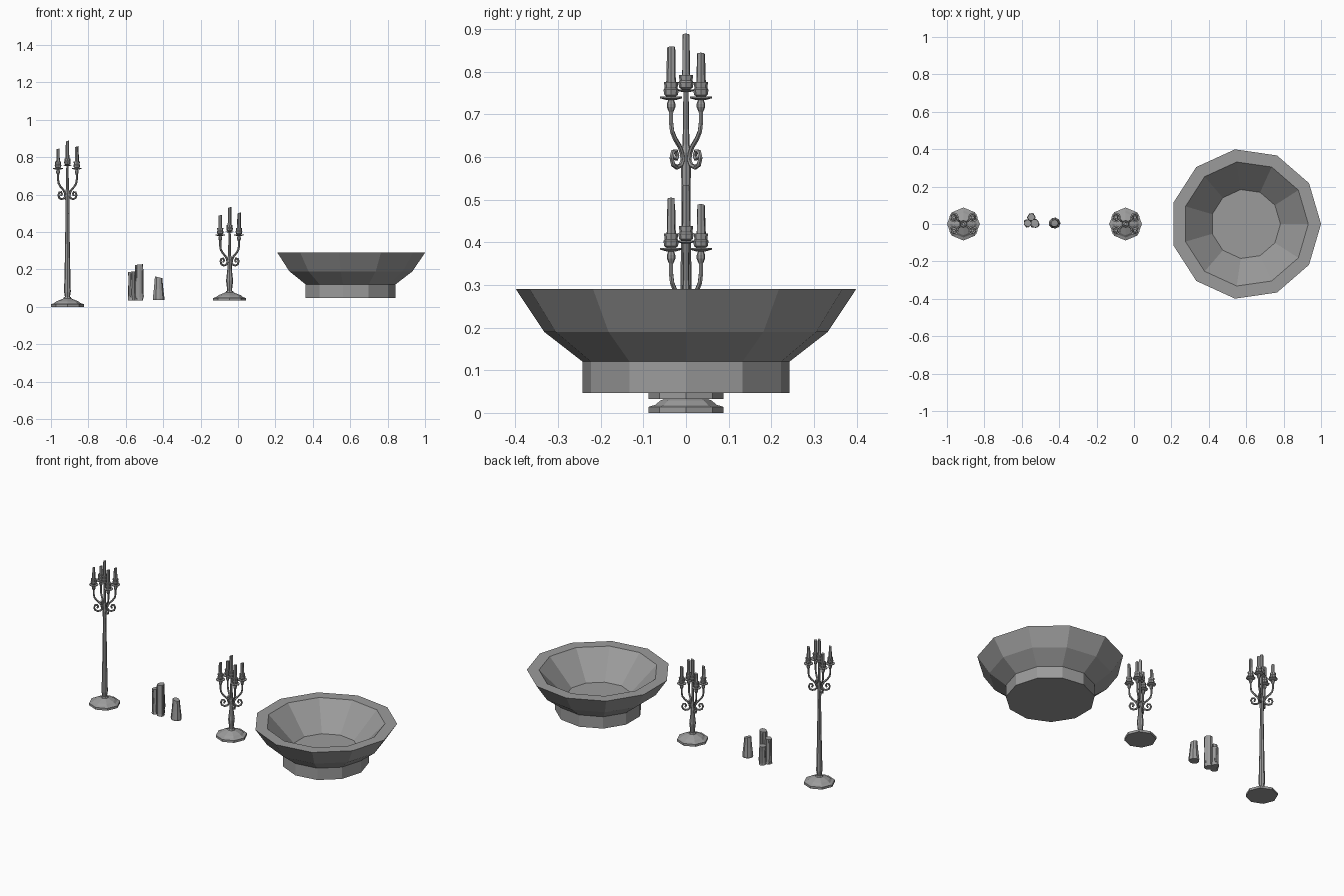
import bpy, bmesh, math, random
from mathutils import Vector

random.seed(4)
if "Cube" in bpy.data.objects:
    bpy.data.objects.remove(bpy.data.objects["Cube"])

grey = bpy.data.materials.new("plain_grey")
grey.use_nodes = True
GREY = (0.33, 0.33, 0.33, 1)
grey.diffuse_color = GREY
grey.node_tree.nodes["Principled BSDF"].inputs["Base Color"].default_value = GREY


def add_mesh(name, bm, loc):
    bmesh.ops.recalc_face_normals(bm, faces=bm.faces)
    mesh = bpy.data.meshes.new(name)
    bm.to_mesh(mesh)
    bm.free()
    mesh.materials.append(grey)
    obj = bpy.data.objects.new(name, mesh)
    obj.location = loc
    bpy.context.collection.objects.link(obj)
    return obj


def lathe(name, profile, sides, loc, jitter=0.0, tilt=0.0, turn=0.0):
    """Turn a (radius, height) profile around z; both ends are capped."""
    bm = bmesh.new()
    wobble = [1 + random.uniform(-jitter, jitter) for _ in range(sides)]
    rings = []
    for r, z in profile:
        ring = []
        for i in range(sides):
            a = turn + math.tau * i / sides
            x, y = r * wobble[i] * math.cos(a), r * wobble[i] * math.sin(a)
            lift = tilt * x if z == profile[-1][1] else 0
            ring.append(bm.verts.new((x, y, z + lift)))
        rings.append(ring)
    for low, high in zip(rings, rings[1:]):
        for i in range(sides):
            j = (i + 1) % sides
            bm.faces.new((low[i], low[j], high[j], high[i]))
    bm.faces.new(rings[0])
    bm.faces.new(rings[-1])
    return add_mesh(name, bm, loc)


def tube(name, points, radius, loc):
    """Sweep a six-sided section along a path that lies in a vertical plane."""
    bm = bmesh.new()
    pts = [Vector(p) for p in points]
    side = Vector((-pts[0].y, pts[0].x, 0)).normalized()
    rings = []
    for i, p in enumerate(pts):
        along = (pts[min(i + 1, len(pts) - 1)] - pts[max(i - 1, 0)]).normalized()
        out = along.cross(side)
        rings.append([bm.verts.new(p + radius * (math.cos(k * math.tau / 6) * side
                      + math.sin(k * math.tau / 6) * out)) for k in range(6)])
    for a, b in zip(rings, rings[1:]):
        for k in range(6):
            bm.faces.new((a[k], a[(k + 1) % 6], b[(k + 1) % 6], b[k]))
    bm.faces.new(rings[0])
    bm.faces.new(rings[-1])
    return add_mesh(name, bm, loc)


# Bowl: eleven-sided, with a foot, flat rim and sunken floor
lathe("bowl", [(0.245, 0.047), (0.245, 0.12), (0.336, 0.19), (0.403, 0.29),
               (0.335, 0.29), (0.186, 0.135)], 11, (0.597, 0, 0))

# Arm outline as (distance from the shaft, height): stem, bend, then scroll
ARM = [(0.061, 0.13), (0.061, 0.08), (0.057, 0.06), (0.045, 0.043), (0.026, 0.025),
       (0.016, 0.008), (0.014, -0.008), (0.022, -0.02), (0.038, -0.024),
       (0.053, -0.018), (0.059, -0.002), (0.053, 0.013), (0.041, 0.014),
       (0.036, 0.004), (0.042, -0.006)]
CUP = [(0.008, 0), (0.016, 0.006), (0.018, 0.018), (0.015, 0.022), (0.017, 0.036)]
ARM_TOPS = {(1, -1): 0.257, (-1, -1): 0.245, (1, 1): 0.242, (-1, 1): 0.228}


def candle_holder(prefix, x, y, z, top):
    lathe(prefix + "_cup", [(r, z + h) for r, h in CUP], 8, (x, y, 0))
    lathe(prefix + "_candle", [(0.011, z + 0.03), (0.010, z + 0.05), (0.009, top)],
          7, (x, y, 0), jitter=0.12, tilt=0.3)


def candelabrum(name, x, floor, crown, shaft):
    """Crown is the height of the scrolls; the candles stand above it."""
    lathe(name + "_base", [(0.088, floor), (0.088, floor + 0.014),
                           (0.072, floor + 0.019), (0.06, floor + 0.029),
                           (0.022, floor + 0.044), (0.018, floor + 0.052)], 8, (x, 0, 0))
    lathe(name + "_shaft", shaft + [(0.012, crown - 0.01), (0.014, crown + 0.01),
                                    (0.008, crown + 0.03), (0.006, crown + 0.16)],
          8, (x, 0, 0))
    lathe(name + "_centre_saucer", [(0.008, crown + 0.152), (0.022, crown + 0.156),
                                    (0.022, crown + 0.159)], 8, (x, 0, 0))
    candle_holder(name + "_centre", x, 0, crown + 0.157, crown + 0.287)
    for (sx, sy), top in ARM_TOPS.items():
        part = name + ("_left" if sx > 0 else "_right") + ("_front" if sy < 0 else "_back")
        ux, uy = sx * 0.82, sy * 0.572
        tube(part + "_arm", [(r * ux, r * uy, h + crown) for r, h in ARM],
             0.0055, (x, 0, 0))
        ax, ay = x + 0.061 * ux, 0.061 * uy
        lathe(part + "_knob", [(0.005, crown + 0.105), (0.010, crown + 0.117),
                               (0.010, crown + 0.125), (0.006, crown + 0.136)],
              8, (ax, ay, 0))
        lathe(part + "_saucer", [(0.012, crown + 0.134), (0.026, crown + 0.138),
                                 (0.026, crown + 0.142)], 8, (ax, ay, 0))
        candle_holder(part, ax, ay, crown + 0.14, crown + top)


candelabrum("tall_candelabrum", -0.912, 0.0, 0.6,
            [(0.013, 0.05), (0.018, 0.08), (0.014, 0.25), (0.010, 0.5)])
candelabrum("table_candelabrum", -0.045, 0.033, 0.245,
            [(0.012, 0.08), (0.014, 0.1), (0.019, 0.14), (0.012, 0.2)])

# Loose candles: a melted group of three, each with wax drips, and one single
for name, x, y, r, top in (("tall", -0.53, 0.002, 0.022, 0.226),
                           ("middle", -0.569, 0.004, 0.019, 0.188),
                           ("short", -0.548, 0.036, 0.019, 0.15)):
    lathe(name + "_loose_candle", [(r * 1.1, 0.035), (r, 0.05), (r * 0.95, 0.12),
                                   (r, top)], 9, (x, y, 0), jitter=0.1, tilt=0.1)
    for i in range(3):
        a = i * math.tau / 3 + x * 40
        end = 0.037 + random.uniform(0, 0.05)
        lathe(f"{name}_wax_drip_{i}", [(0.005, end), (0.007, end + 0.012),
                                       (0.004, top - 0.01)],
              6, (x + r * 0.9 * math.cos(a), y + r * 0.9 * math.sin(a), 0))

lathe("single_loose_candle", [(0.029, 0.037), (0.030, 0.045), (0.024, 0.1),
                              (0.019, 0.158)], 9, (-0.425, 0.004, 0), jitter=0.08, tilt=-0.25)
